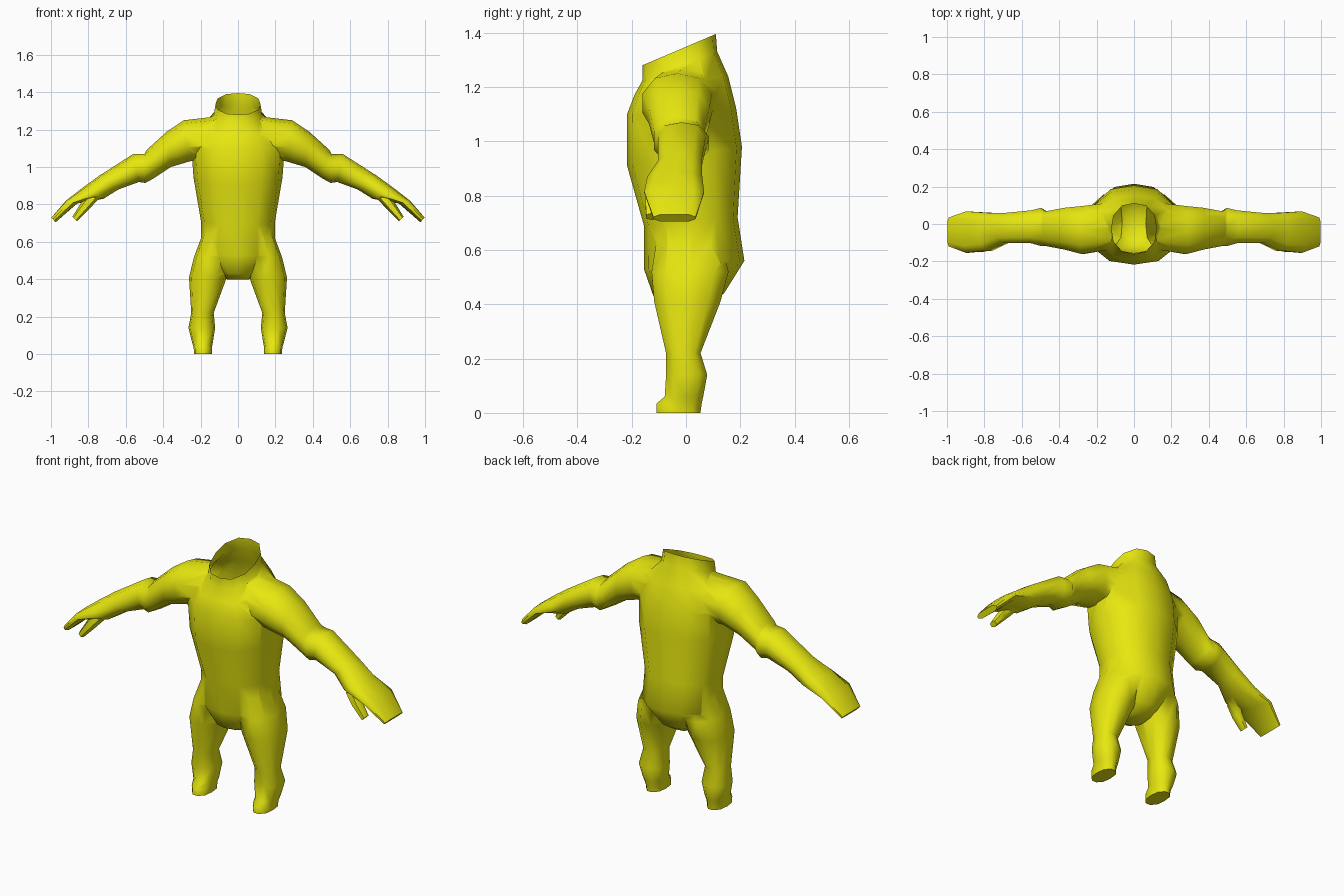
import bpy, bmesh, math
from mathutils import Vector

if "Cube" in bpy.data.objects:
    bpy.data.objects.remove(bpy.data.objects["Cube"])

yellow = bpy.data.materials.new("yellow")
yellow.diffuse_color = (0.8, 0.8, 0.005, 1)
yellow.use_nodes = True
yellow.node_tree.nodes["Principled BSDF"].inputs["Base Color"].default_value = yellow.diffuse_color


def oval(center, u, v, sides, power):
    """Rounded-square ring spanned by half axes u and v."""
    pts = []
    for i in range(sides):
        a = 2 * math.pi * i / sides
        c, s = math.cos(a), math.sin(a)
        k = (abs(c) ** power + abs(s) ** power) ** (-1 / power)
        pts.append(center + u * c * k + v * s * k)
    return pts


def loft(name, rings):
    """Closed skin through a list of rings."""
    bm = bmesh.new()
    loops = [[bm.verts.new(p) for p in r] for r in rings]
    n = len(loops[0])
    for a, b in zip(loops, loops[1:]):
        for i in range(n):
            j = (i + 1) % n
            bm.faces.new((a[i], a[j], b[j], b[i]))
    bm.faces.new(loops[0])
    bm.faces.new(loops[-1])
    bmesh.ops.recalc_face_normals(bm, faces=bm.faces)
    mesh = bpy.data.meshes.new(name)
    bm.to_mesh(mesh)
    bm.free()
    mesh.materials.append(yellow)
    ob = bpy.data.objects.new(name, mesh)
    bpy.context.collection.objects.link(ob)
    return ob


def trunk_ring(zf, zb, x0, x1, yf, yb, power, sides=12):
    c = Vector(((x0 + x1) / 2, (yf + yb) / 2, (zf + zb) / 2))
    return oval(c, Vector(((x1 - x0) / 2, 0, 0)),
                Vector((0, (yb - yf) / 2, (zb - zf) / 2)), sides, power)


def limb_ring(side, tx, tz, bx, bz, yf, yb, power, sides=10):
    c = Vector((side * (tx + bx) / 2, (yf + yb) / 2, (tz + bz) / 2))
    return oval(c, Vector((side * (tx - bx) / 2, 0, (tz - bz) / 2)),
                Vector((0, (yb - yf) / 2, 0)), sides, power)


# Torso with slanted neck: front z, back z, half width, front y, back y
torso = [(1.28, 1.395, .12, -.16, .11), (1.225, 1.33, .13, -.16, .115),
         (1.17, 1.24, .21, -.19, .155), (1.10, 1.12, .25, -.217, .185),
         (.91, .98, .238, -.217, .206), (.69, .72, .197, -.155, .19),
         (.53, .56, .2, -.155, .215), (.43, .44, .1, -.12, .14),
         (.40, .40, .06, -.06, .07)]
body = loft("body", [trunk_ring(zf, zb, -w, w, yf, yb, 2.4)
                     for zf, zb, w, yf, yb in torso])

# Leg: z, inner x, outer x, front y, back y
leg = [(.64, .02, .19, -.11, .13), (.52, .03, .235, -.13, .16),
       (.41, .06, .262, -.12, .13), (.22, .13, .25, -.075, .055),
       (.14, .122, .265, -.075, .08), (.06, .135, .245, -.08, .065),
       (.035, .14, .237, -.11, .06), (0, .14, .235, -.11, .055)]

# Arm: top x, top z, bottom x, bottom z, front y, back y, squareness
arm = [(.12, 1.27, .12, 1.05, -.14, .12, 2.2), (.29, 1.25, .26, 1.03, -.165, .10, 2.3),
       (.38, 1.19, .36, 1.0, -.14, .09, 2.3), (.49, 1.09, .45, .94, -.12, .07, 2.3),
       (.50, 1.07, .495, .915, -.12, .088, 2.5), (.56, 1.07, .53, .92, -.105, .075, 2.5),
       (.74, .955, .64, .88, -.105, .06, 2.4), (.83, .89, .72, .83, -.145, .062, 2.6),
       (.92, .82, .86, .805, -.155, .068, 3), (.998, .73, .975, .705, -.12, .035, 6)]

# Thumb, same layout as the arm
thumb = [(.81, .85, .745, .83, -.14, -.07, 2.5), (.845, .80, .80, .77, -.152, -.095, 2.5),
         (.885, .735, .86, .71, -.148, -.105, 3)]

parts = []
for side in (1, -1):
    parts.append(loft("leg", [trunk_ring(z, z, side * a, side * b, yf, yb, 2.5, 10)
                              for z, a, b, yf, yb in leg]))
    parts.append(loft("arm", [limb_ring(side, *r) for r in arm]))
    parts.append(loft("thumb", [limb_ring(side, *r, sides=6) for r in thumb]))

# Weld the limbs into one skin
bpy.context.view_layer.objects.active = body
body.select_set(True)
for p in parts:
    m = body.modifiers.new("join", 'BOOLEAN')
    m.operation = 'UNION'
    m.solver = 'EXACT'
    m.object = p
    bpy.ops.object.modifier_apply(modifier=m.name)
    bpy.data.objects.remove(p, do_unlink=True)

# Open the neck by removing its slanted cap
bm = bmesh.new()
bm.from_mesh(body.data)
slope = (1.395 - 1.28) / .27
cap = [f for f in bm.faces
       if all(abs(v.co.z - 1.28 - (v.co.y + .16) * slope) < .002 for v in f.verts)]
bmesh.ops.delete(bm, geom=cap, context='FACES')
bm.to_mesh(body.data)
bm.free()

bpy.ops.object.shade_smooth_by_angle(angle=math.radians(60))
